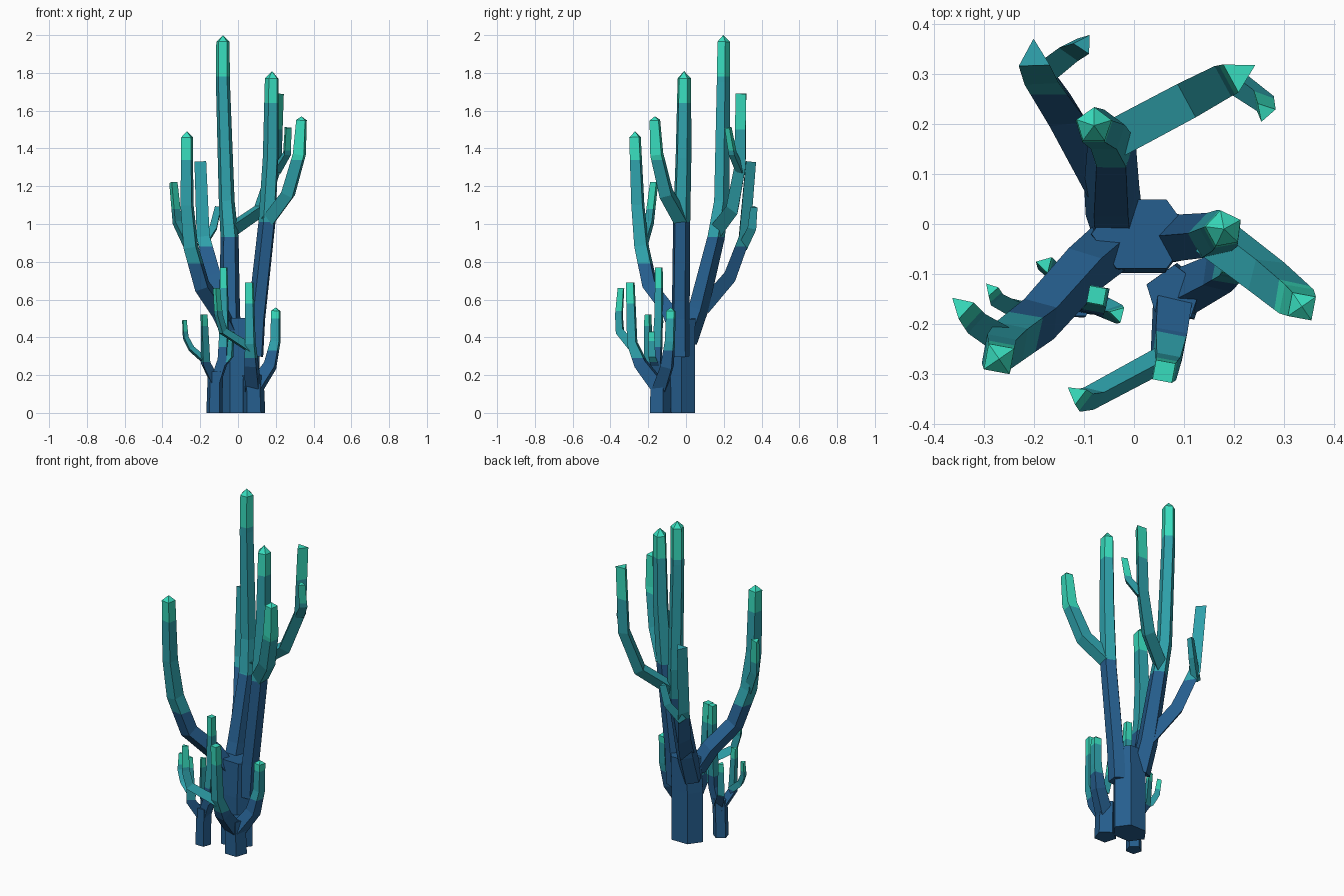
import bpy, bmesh, math
from mathutils import Vector


def material(name, rgb):
    m = bpy.data.materials.new(name)
    m.diffuse_color = (*rgb, 1)
    return m


MATS = [material("deep blue", (0.019, 0.112, 0.27)),
        material("teal", (0.028, 0.36, 0.41)),
        material("mint tip", (0.04, 0.73, 0.52))]


def branch(name, pts, cuts, sides=5, turn=0.0, apex=0.0, flat=1.0):
    """Faceted tube through (x, y, z, radius) points.
    cuts = heights where blue turns teal and teal turns mint."""
    bm = bmesh.new()
    P = [Vector(p[:3]) for p in pts]
    rings = []
    for i, p in enumerate(P):
        d = Vector((0, 0, 0))
        if i > 0:
            d += (p - P[i - 1]).normalized()
        if i < len(P) - 1:
            d += (P[i + 1] - p).normalized()
        if i == 0 and p.z == 0:
            d = Vector((0, 0, 1))
        q = Vector((0, 0, 1)).rotation_difference(d.normalized())
        ring = []
        for k in range(sides):
            a = turn + 2 * math.pi * k / sides
            r = pts[i][3]
            ring.append(bm.verts.new(p + q @ Vector((r * math.cos(a), r * flat * math.sin(a), 0))))
        rings.append(ring)
    for a, b in zip(rings, rings[1:]):
        for k in range(sides):
            j = (k + 1) % sides
            bm.faces.new((a[k], a[j], b[j], b[k]))
    bm.faces.new(rings[0][::-1])
    top = rings[-1]
    if apex:
        tip = bm.verts.new(P[-1] + Vector((0, 0, apex)))
        for k in range(sides):
            bm.faces.new((top[k], top[(k + 1) % sides], tip))
    else:
        bm.faces.new(top)
    # cut clean colour bands by height
    for z in cuts:
        bmesh.ops.bisect_plane(bm, geom=bm.verts[:] + bm.edges[:] + bm.faces[:],
                               plane_co=(0, 0, z), plane_no=(0, 0, 1))
    for f in bm.faces:
        f.material_index = sum(f.calc_center_median().z > z for z in cuts)
    bmesh.ops.recalc_face_normals(bm, faces=bm.faces[:])
    me = bpy.data.meshes.new(name)
    bm.to_mesh(me)
    bm.free()
    for m in MATS:
        me.materials.append(m)
    bpy.context.collection.objects.link(bpy.data.objects.new(name, me))


# main trunk
branch("main_trunk", [(0.01, -0.025, 0, 0.105), (0.01, -0.025, 0.3, 0.105),
                      (0.015, -0.02, 0.5, 0.1)], (5, 6), 6, flat=0.8)

# tall back stem and its side branches
branch("tall_stem", [(-0.04, 0.0, 0.38, 0.06), (-0.045, 0.06, 0.55, 0.058), (-0.045, 0.155, 0.93, 0.05),
                     (-0.06, 0.185, 1.12, 0.044), (-0.08, 0.195, 1.75, 0.039), (-0.08, 0.197, 1.965, 0.037)],
       (0.93, 1.78), 5, 0.3, 0.035)
branch("back_right_branch", [(-0.04, 0.17, 0.97, 0.045), (0.12, 0.255, 1.08, 0.044), (0.195, 0.295, 1.3, 0.04),
                             (0.21, 0.3, 1.69, 0.037)], (0.5, 1.5), 3, 0.5)
branch("back_right_twig", [(0.2, 0.29, 1.28, 0.03), (0.255, 0.25, 1.37, 0.026), (0.262, 0.225, 1.51, 0.022)],
       (0.5, 1.39), 3, 0.2)
branch("back_left_branch", [(-0.05, 0.08, 0.56, 0.05), (-0.13, 0.22, 0.72, 0.046), (-0.185, 0.3, 0.93, 0.04),
                            (-0.2, 0.335, 1.33, 0.036)], (0.88, 1.34), 3, 1.6)
branch("back_left_twig", [(-0.19, 0.3, 0.88, 0.03), (-0.125, 0.35, 0.98, 0.027), (-0.1, 0.36, 1.09, 0.022)],
       (0.5, 1.15), 3, 1.0)

# right stem and its side branch
branch("right_stem", [(0.085, -0.03, 0.3, 0.055), (0.1, -0.03, 0.5, 0.05), (0.155, -0.025, 1.0, 0.048),
                      (0.175, -0.015, 1.35, 0.044), (0.18, -0.01, 1.77, 0.038)],
       (1.01, 1.64), 5, 0.5, 0.04)
branch("right_branch", [(0.16, -0.025, 1.02, 0.048), (0.265, -0.105, 1.16, 0.046), (0.325, -0.155, 1.37, 0.042),
                        (0.336, -0.165, 1.55, 0.034)], (0.5, 1.34), 4, 0.6, 0.02)

# left branch and its twig
branch("left_branch", [(-0.04, -0.04, 0.42, 0.055), (-0.1, -0.09, 0.54, 0.052), (-0.19, -0.19, 0.67, 0.05),
                       (-0.25, -0.235, 0.88, 0.047), (-0.27, -0.255, 1.1, 0.042), (-0.27, -0.27, 1.46, 0.037)],
       (0.79, 1.34), 4, 0.6, 0.03)
branch("left_twig", [(-0.26, -0.23, 0.88, 0.035), (-0.325, -0.19, 1.01, 0.03), (-0.345, -0.165, 1.22, 0.026)],
       (0.5, 1.08), 3, 0.3)

# small coral at the front right
branch("front_right_trunk", [(0.085, -0.14, 0, 0.062), (0.08, -0.14, 0.2, 0.058)], (5, 6), 5, 0.3)
branch("front_branch", [(0.08, -0.14, 0.13, 0.052), (0.07, -0.24, 0.26, 0.045), (0.065, -0.285, 0.37, 0.034),
                        (0.06, -0.295, 0.69, 0.028)], (0.29, 0.58), 4, 0.6)
branch("front_twig", [(0.06, -0.27, 0.34, 0.03), (-0.08, -0.345, 0.43, 0.028), (-0.105, -0.35, 0.52, 0.026),
                      (-0.115, -0.34, 0.66, 0.022)], (0.2, 0.54), 3, 0.4)
branch("right_small_branch", [(0.09, -0.14, 0.13, 0.05), (0.17, -0.1, 0.25, 0.043), (0.198, -0.085, 0.38, 0.033),
                              (0.2, -0.08, 0.54, 0.03)], (0.33, 0.5), 4, 0.6, 0.018)

# small coral at the front left
branch("front_left_trunk", [(-0.125, -0.15, 0, 0.045), (-0.12, -0.15, 0.22, 0.042)], (5, 6), 5, 0.3)
branch("upright_small_branch", [(-0.12, -0.15, 0.16, 0.036), (-0.08, -0.155, 0.28, 0.034),
                                (-0.072, -0.145, 0.5, 0.028), (-0.075, -0.143, 0.77, 0.024)],
       (0.35, 0.66), 4, 0.6)
branch("left_small_branch", [(-0.125, -0.15, 0.16, 0.034), (-0.175, -0.195, 0.26, 0.03),
                             (-0.183, -0.2, 0.52, 0.022)], (0.27, 0.46), 3, 0.2)
branch("far_left_small_twig", [(-0.17, -0.18, 0.27, 0.023), (-0.25, -0.16, 0.34, 0.021),
                               (-0.28, -0.145, 0.4, 0.019), (-0.286, -0.13, 0.49, 0.015)], (0.28, 0.43), 3, 0.2)
branch("back_small_twig", [(-0.12, -0.14, 0.18, 0.028), (-0.17, -0.095, 0.28, 0.024),
                           (-0.178, -0.08, 0.47, 0.019)], (0.27, 0.42), 3, 0.8)
branch("inner_small_twig", [(-0.09, -0.155, 0.24, 0.026), (-0.04, -0.178, 0.3, 0.023),
                            (-0.032, -0.18, 0.43, 0.018)], (0.27, 0.38), 3, 0.8)
